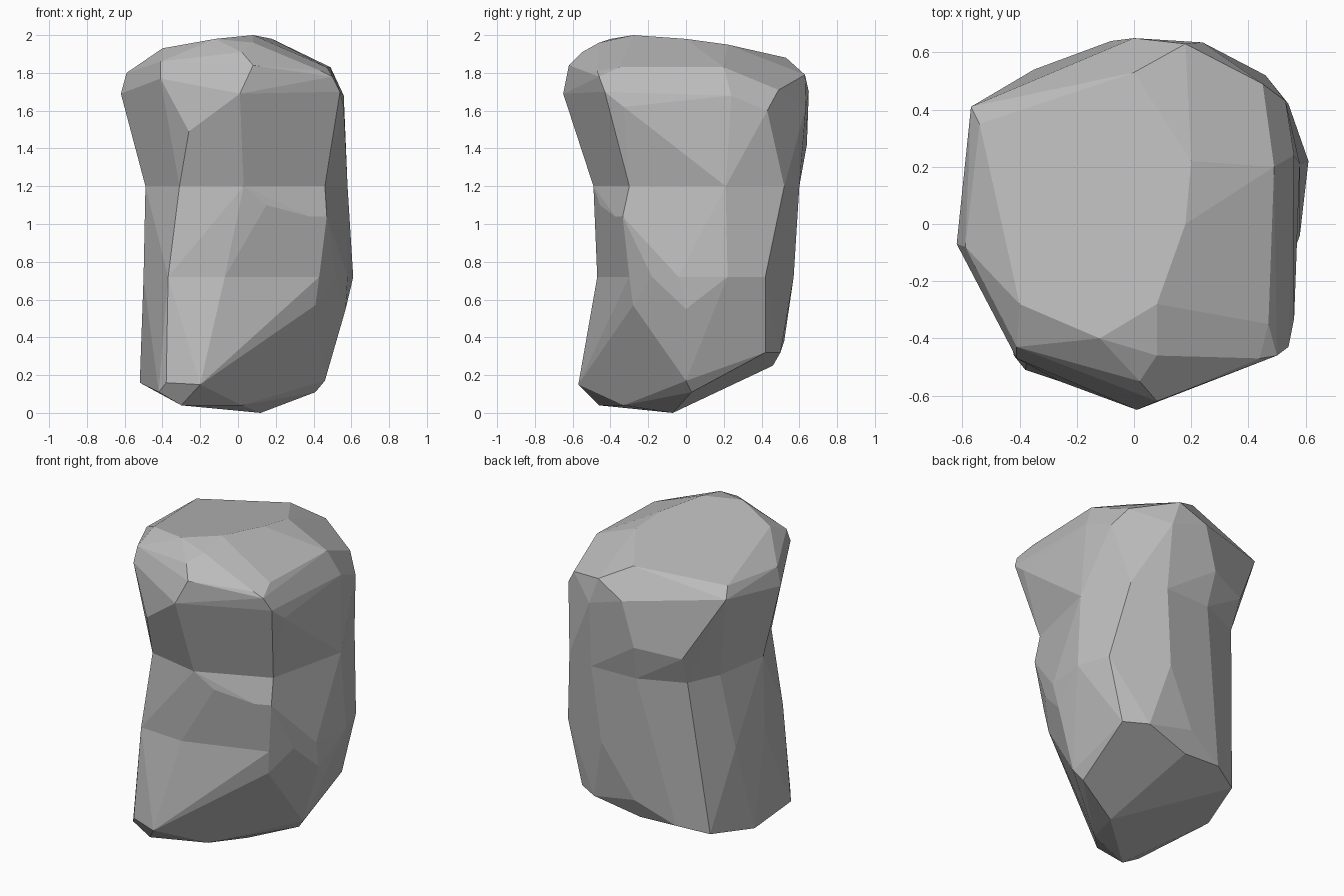
import bpy
import bmesh

# Remove the default object
default = bpy.data.objects.get("Cube")
if default:
    bpy.data.objects.remove(default, do_unlink=True)

# Plain stone material
stone = bpy.data.materials.new("stone_grey")
stone.use_nodes = True
colour = (0.5, 0.5, 0.5, 1.0)
stone.diffuse_color = colour
stone.node_tree.nodes["Principled BSDF"].inputs["Base Color"].default_value = colour

# Horizontal outlines where the broken faces change slope
WAIST_Z, KNEE_Z = 1.2, 0.72
waist_outline = [
    (.03, -.49), (-.31, -.42), (-.49, -.08), (-.43, .27), (-.34, .47),
    (-.06, .59), (.25, .6), (.46, .52), (.58, .21), (.46, -.3),
]
knee_outline = [
    (-.07, -.47), (-.37, -.45), (-.5, -.08), (-.49, .2), (-.4, .39),
    (-.15, .53), (.2, .57), (.54, .42), (.61, .22), (.58, -.04),
    (.52, -.18), (.43, -.3),
]

# Corners of the crown above the waist
crown_corners = [
    # front ridge
    (.01, -.65, 1.69), (.08, -.62, 1.84), (.02, -.55, 1.91),
    (-.41, -.47, 1.77), (-.41, -.43, 1.86), (-.26, -.55, 1.49),
    # left and rear edge
    (-.62, -.07, 1.69), (-.59, -.08, 1.8), (-.57, .41, 1.77),
    (-.54, .35, 1.83), (0, .65, 1.7),
    # overhanging rear spur
    (-.35, .54, 1.38), (-.08, .64, 1.42),
    # rear right edge
    (.24, .635, 1.62), (.18, .63, 1.79), (.29, .61, 1.56),
    (.45, .49, 1.71), (.53, .43, 1.6),
    # right shoulder
    (.56, .24, 1.68), (.49, .2, 1.83), (.46, -.01, 1.83),
    (.47, -.35, 1.83), (.5, -.46, 1.78), (.54, -.43, 1.7),
    (.56, -.33, 1.62), (.44, -.47, 1.81),
    # sloping top
    (.08, -.28, 2), (.18, 0, 1.98), (.2, .22, 1.95), (0, .53, 1.88),
    (-.12, -.4, 1.98), (.08, -.46, 1.96), (-.4, -.28, 1.93),
]

# Chipped ledge under the waist at the front right
ledge_corners = [
    (.38, -.375, 1.04), (.47, -.335, 1.04), (.15, -.455, 1.1),
    (.47, -.28, .88),
]

# Corners of the foot below the knee
foot_corners = [
    (-.38, -.51, .16), (-.2, -.57, .15), (-.42, -.46, .11),
    (-.3, -.46, .04), (.02, -.33, .04), (.12, -.07, 0),
    (.41, -.28, .57), (.57, 0, .55), (.46, 0, .17), (.41, .03, .11),
    (.44, .42, .32), (.3, .5, .32), (0, .46, .25), (0, .52, .38),
    (-.25, .46, .26), (-.43, .37, .22), (-.52, .05, .16),
]


def at_height(outline, z):
    return [(x, y, z) for x, y in outline]


def add_hull(target, points, seams):
    """Wrap the points in flat faces, leaving the seam levels open."""
    part = bmesh.new()
    for point in points:
        part.verts.new(point)
    bmesh.ops.convex_hull(part, input=part.verts[:])
    caps = [
        face for face in part.faces
        if any(all(abs(v.co.z - z) < 1e-4 for v in face.verts) for z in seams)
    ]
    bmesh.ops.delete(part, geom=caps, context="FACES")
    loose = [v for v in part.verts if not v.link_faces]
    bmesh.ops.delete(part, geom=loose, context="VERTS")
    for face in part.faces:
        target.faces.new([target.verts.new(v.co) for v in face.verts])
    part.free()


# Stack the three chunks and weld them into one closed rock
waist = at_height(waist_outline, WAIST_Z)
knee = at_height(knee_outline, KNEE_Z)
rock = bmesh.new()
add_hull(rock, crown_corners + waist, [WAIST_Z])
add_hull(rock, waist + ledge_corners + knee, [WAIST_Z, KNEE_Z])
add_hull(rock, knee + foot_corners, [KNEE_Z])
bmesh.ops.remove_doubles(rock, verts=rock.verts[:], dist=0.001)

# Merge nearly level triangles into broad chiselled facets
bmesh.ops.dissolve_limit(
    rock, angle_limit=0.12, verts=rock.verts[:], edges=rock.edges[:])
bmesh.ops.recalc_face_normals(rock, faces=rock.faces[:])

mesh = bpy.data.meshes.new("rock")
rock.to_mesh(mesh)
rock.free()
mesh.materials.append(stone)
rock_object = bpy.data.objects.new("rock", mesh)
bpy.context.collection.objects.link(rock_object)
